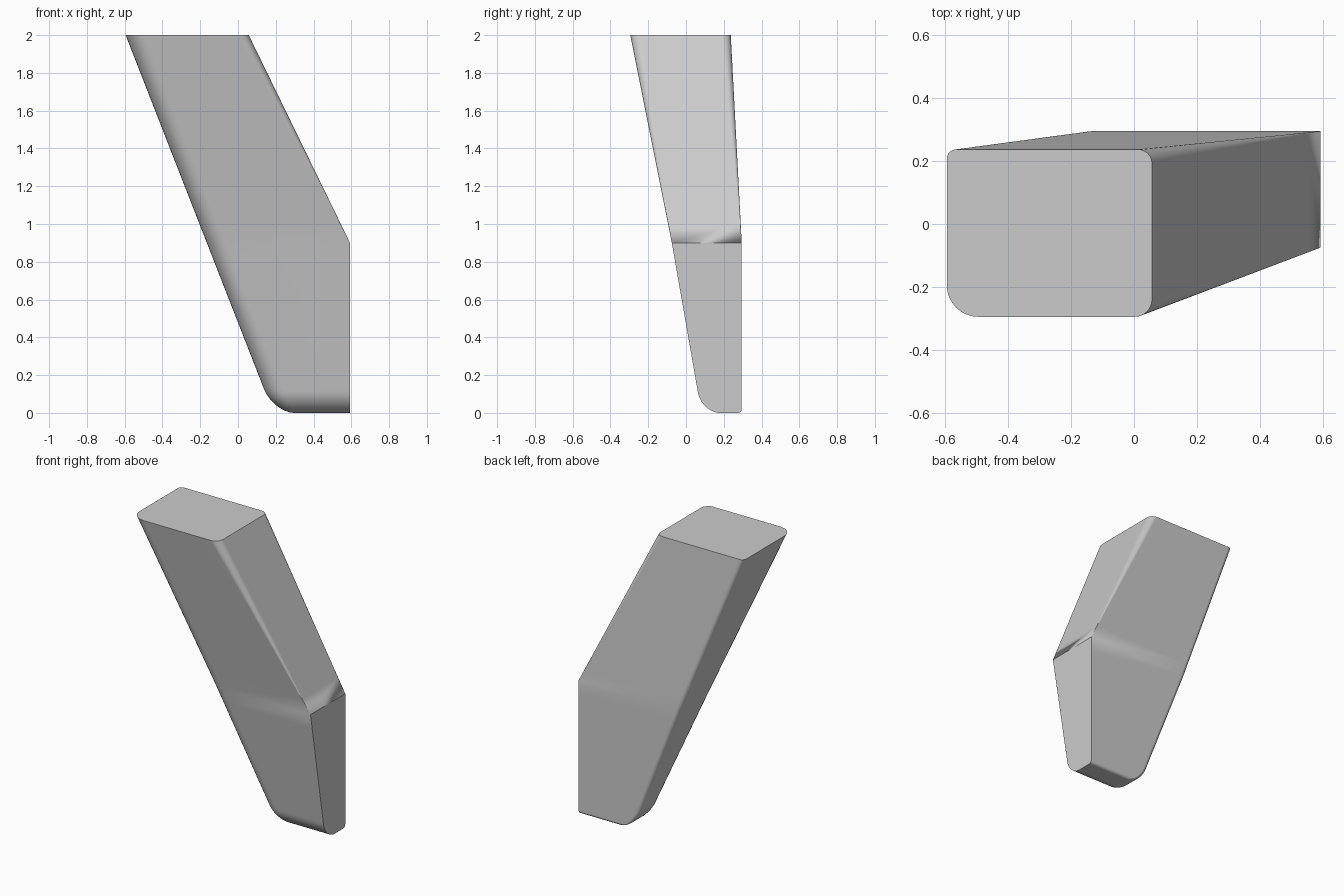
import bpy
import bmesh
from math import sin, cos, pi, sqrt, radians

cube = bpy.data.objects.get("Cube")
if cube:
    bpy.data.objects.remove(cube, do_unlink=True)

KNEE = 0.9      # height where the right side and back bend
TOP = 2.0
STEPS = 8       # segments per rounded corner


def mix(a, b, t):
    return a + (b - a) * t


def bulge(z, h):
    """Quarter-ellipse profile: 0 at the base, 1 from height h upwards."""
    return sqrt(1 - (1 - z / h) ** 2) if z < h else 1.0


def section(z):
    """Rounded four-sided outline of the leg at height z."""
    upper = max(0.0, (z - KNEE) / (TOP - KNEE))
    lower = min(1.0, z / KNEE)
    left = mix(0.187, -0.595, z / TOP) + 0.113 * (1 - bulge(z, 0.13))
    right = mix(0.593, 0.057, upper)
    front = mix(mix(0.082, -0.075, lower), -0.295, upper) + 0.1 * (1 - bulge(z, 0.11))
    back = mix(0.295, 0.237, upper) - 0.02 * (1 - bulge(z, 0.02))
    # corner position, inward direction, radius, start angle
    corners = [
        (left, front, 1, 1, max(0.004, 0.1 * bulge(z, 0.13)), pi),
        (right, front, -1, 1, 0.055 * upper, 1.5 * pi),
        (right, back, -1, -1, 0.045 * upper, 0),
        (left, back, 1, -1, max(0.004, 0.03 * bulge(z, 0.13)), 0.5 * pi),
    ]
    for x, y, dx, dy, r, start in corners:
        for i in range(STEPS + 1):
            a = start + i / STEPS * pi / 2
            yield x + dx * r + r * cos(a), y + dy * r + r * sin(a), z


# Heights: dense in the rounded foot, sparse along the straight shank
heights = {0.13, 0.4, 0.8, KNEE, 1.0, 1.5, TOP}
for h, n in ((0.13, 14), (0.02, 7)):
    heights |= {round(h * (1 - cos(i / n * pi / 2)), 5) for i in range(n)}

# Loft the sections into a closed solid
bm = bmesh.new()
rings = [[bm.verts.new(p) for p in section(z)] for z in sorted(heights)]
for low, high in zip(rings, rings[1:]):
    for i in range(len(low)):
        j = (i + 1) % len(low)
        bm.faces.new((low[i], low[j], high[j], high[i]))
bm.faces.new(reversed(rings[0]))
bm.faces.new(rings[-1])
bmesh.ops.remove_doubles(bm, verts=bm.verts, dist=0.0001)
bmesh.ops.recalc_face_normals(bm, faces=bm.faces)
mesh = bpy.data.meshes.new("splayed_leg")
bm.to_mesh(mesh)
bm.free()

leg = bpy.data.objects.new("splayed_leg", mesh)
bpy.context.collection.objects.link(leg)

# Plain grey finish
grey = bpy.data.materials.new("light_grey")
grey.use_nodes = True
colour = (0.6, 0.6, 0.6, 1)
grey.diffuse_color = colour
grey.node_tree.nodes["Principled BSDF"].inputs["Base Color"].default_value = colour
mesh.materials.append(grey)

# Smooth rounds, crisp cut ends
bpy.ops.object.select_all(action='DESELECT')
leg.select_set(True)
bpy.context.view_layer.objects.active = leg
bpy.ops.object.shade_smooth_by_angle(angle=radians(22))
normals = leg.modifiers.new("flat_face_normals", 'WEIGHTED_NORMAL')
normals.keep_sharp = True
